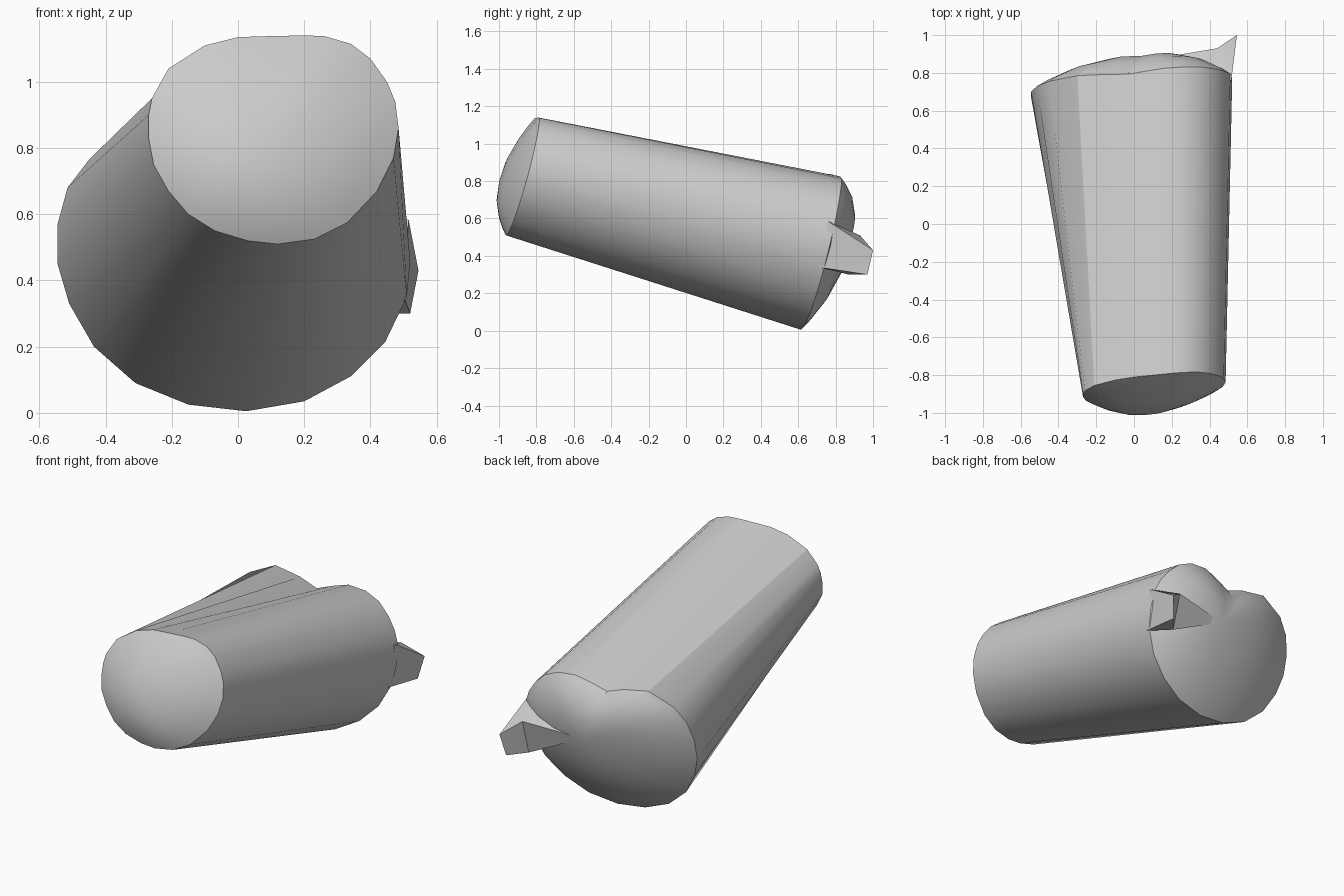
import bpy
import bmesh
from mathutils import Vector

if "Cube" in bpy.data.objects:
    bpy.data.objects.remove(bpy.data.objects["Cube"])

grey = bpy.data.materials.new("plain grey")
grey.diffuse_color = (0.6, 0.6, 0.6, 1)
grey.use_nodes = True
grey.node_tree.nodes["Principled BSDF"].inputs["Base Color"].default_value = grey.diffuse_color

# Rim outlines as (x, z), clockwise from the top groove
FRONT = [(0, 1.135), (.1, 1.138), (.2, 1.14), (.26, 1.138), (.34, 1.115), (.4, 1.07),
         (.45, 1.0), (.475, .94), (.485, .86), (.47, .77), (.42, .67), (.33, .575),
         (.23, .525), (.12, .51), (.03, .52), (-.07, .55), (-.15, .6), (-.21, .67),
         (-.255, .75), (-.27, .83), (-.27, .9), (-.26, .95), (-.21, 1.04), (-.1, 1.11)]
BACK = [(-.03, .765), (.07, .80), (.16, .825), (.27, .815), (.36, .775), (.43, .71),
        (.48, .64), (.51, .57), (.52, .46), (.51, .35), (.445, .215), (.34, .11),
        (.2, .035), (.025, .005), (-.15, .025), (-.31, .09), (-.435, .2), (-.51, .33),
        (-.545, .45), (-.545, .57), (-.515, .68), (-.45, .765), (-.30, .835), (-.14, .805)]


def front_plane(x, z):
    return -.88 + .262 * (z - .83) + .093 * (x - .11)


def back_plane(x, z):
    return .72 + .24 * (z - .45) + .09 * x


def finish(name, bm):
    bmesh.ops.recalc_face_normals(bm, faces=bm.faces)
    mesh = bpy.data.meshes.new(name)
    bm.to_mesh(mesh)
    bm.free()
    mesh.materials.append(grey)
    obj = bpy.data.objects.new(name, mesh)
    bpy.context.collection.objects.link(obj)
    bpy.ops.object.select_all(action='DESELECT')
    obj.select_set(True)
    bpy.context.view_layer.objects.active = obj
    bpy.ops.object.shade_smooth_by_angle()


def bridge(bm, a, b):
    for i in range(len(a)):
        j = (i + 1) % len(a)
        bm.faces.new((a[i], a[j], b[j], b[i]))


def dome(bm, rim, outline, plane, centre, height, power):
    """Bulging cap: shrinking rings from the rim to a centre point."""
    last = rim
    for r in (.9, .7, .4):
        ring = []
        for x, z in outline:
            px, pz = centre[0] + (x - centre[0]) * r, centre[1] + (z - centre[1]) * r
            ring.append(bm.verts.new((px, plane(px, pz) + height * (1 - r ** power), pz)))
        bridge(bm, last, ring)
        last = ring
    tip = bm.verts.new((centre[0], plane(*centre) + height, centre[1]))
    for i in range(len(last)):
        bm.faces.new((last[i], last[(i + 1) % len(last)], tip))


# Tapered trunk with a domed cap at each end
bm = bmesh.new()
front_rim = [bm.verts.new((x, front_plane(x, z), z)) for x, z in FRONT]
back_rim = [bm.verts.new((x, back_plane(x, z), z)) for x, z in BACK]
bridge(bm, front_rim, back_rim)
dome(bm, front_rim, FRONT, front_plane, (.05, .80), -.105, 2)
dome(bm, back_rim, BACK, back_plane, (.08, .48), .146, 2.5)
finish("trunk", bm)

# Bent-out spur on the back right edge
bm = bmesh.new()
upper, lower, tip_top, tip_low, in_top, in_low, root = [bm.verts.new(Vector(p)) for p in (
    (.515, .76, .585), (.505, .71, .34), (.545, 1, .43), (.52, .97, .30),
    (.44, .93, .51), (.44, .87, .30), (.08, .87, .48))]
for face in ((upper, lower, tip_low, tip_top), (upper, tip_top, in_top),
             (lower, in_low, tip_low), (tip_top, tip_low, in_low, in_top),
             (in_top, in_low, root), (upper, in_top, root), (lower, root, in_low),
             (upper, root, lower)):
    bm.faces.new(face)
finish("spur", bm)
